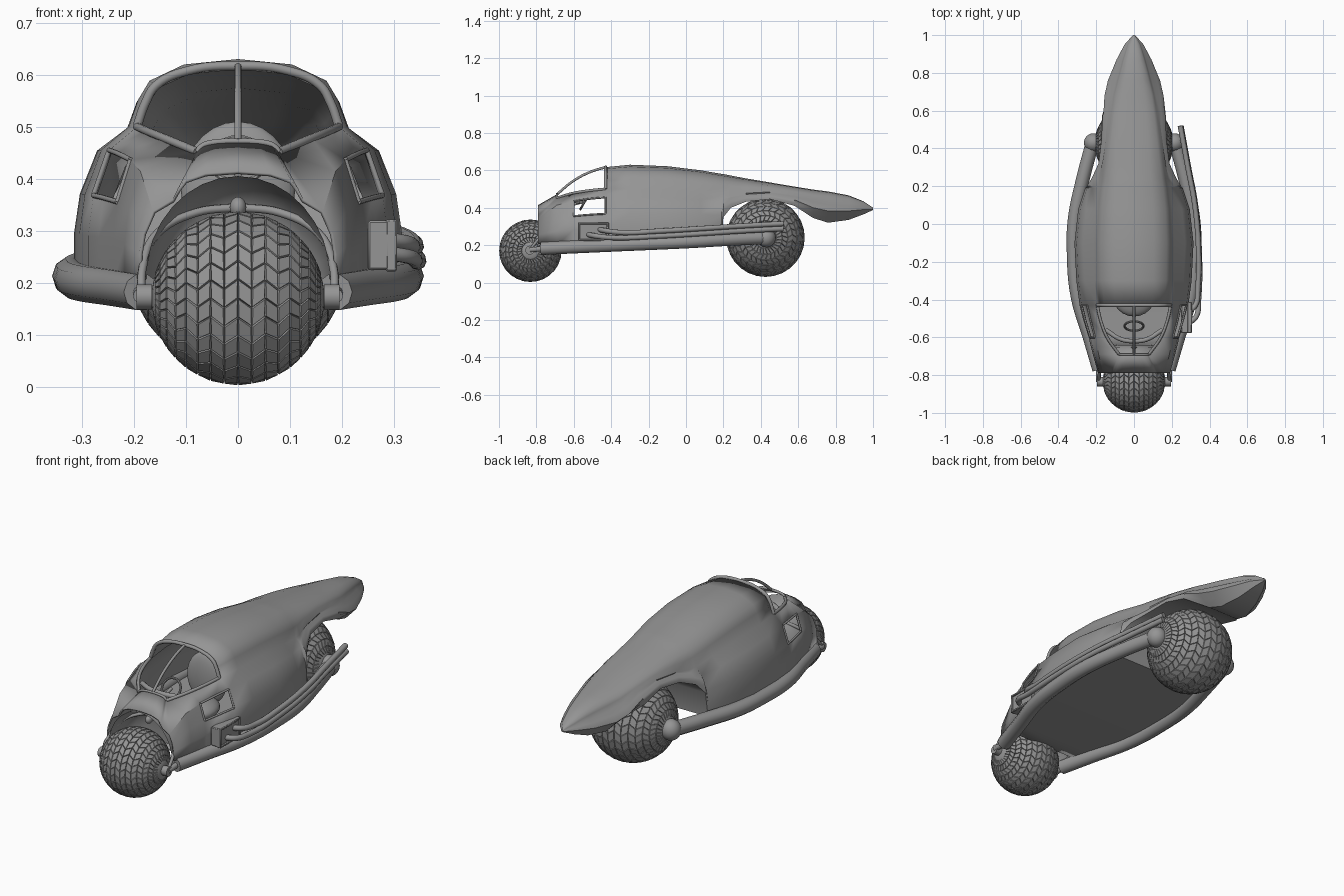
import bpy, bmesh, math
from mathutils import Vector

cube = bpy.data.objects.get("Cube")
if cube:
    bpy.data.objects.remove(cube)

GREY = (0.3, 0.3, 0.3, 1)
grey = bpy.data.materials.new("plain grey")
grey.use_nodes = True
grey.diffuse_color = GREY
grey.node_tree.nodes["Principled BSDF"].inputs["Base Color"].default_value = GREY


def finish(ob, angle=35):
    """Assign the material and smooth the soft edges."""
    ob.data.materials.clear()
    ob.data.materials.append(grey)
    bpy.ops.object.select_all(action='DESELECT')
    ob.select_set(True)
    bpy.context.view_layer.objects.active = ob
    bpy.ops.object.shade_smooth_by_angle(angle=math.radians(angle))
    return ob


def from_bmesh(name, bm, angle=35):
    mesh = bpy.data.meshes.new(name)
    bm.to_mesh(mesh)
    bm.free()
    ob = bpy.data.objects.new(name, mesh)
    bpy.context.collection.objects.link(ob)
    return finish(ob, angle)


def tube(name, points, radius):
    """Round tube along a smooth path, turned into a mesh."""
    cu = bpy.data.curves.new(name, 'CURVE')
    cu.dimensions = '3D'
    cu.bevel_depth = radius
    cu.bevel_resolution = 3
    cu.resolution_u = 6
    cu.use_fill_caps = True
    sp = cu.splines.new('BEZIER')
    sp.bezier_points.add(len(points) - 1)
    for bp, p in zip(sp.bezier_points, points):
        bp.co = p
        bp.handle_left_type = bp.handle_right_type = 'AUTO'
    ob = bpy.data.objects.new(name, cu)
    bpy.context.collection.objects.link(ob)
    bpy.ops.object.select_all(action='DESELECT')
    ob.select_set(True)
    bpy.context.view_layer.objects.active = ob
    bpy.ops.object.convert(target='MESH')
    return finish(bpy.context.object, 50)


def flip(points):
    return [(-x, y, z) for x, y, z in points]


def ball(name, loc, scale):
    bpy.ops.mesh.primitive_uv_sphere_add(segments=24, ring_count=14, location=loc)
    ob = bpy.context.object
    ob.name, ob.scale = name, scale
    return finish(ob)


def box(name, loc, size, bevel=0.004):
    bpy.ops.mesh.primitive_cube_add(size=1, location=loc)
    ob = bpy.context.object
    ob.name, ob.scale = name, size
    bpy.ops.object.transform_apply(location=False, rotation=False)
    mod = ob.modifiers.new("bevel", 'BEVEL')
    mod.width = bevel
    return finish(ob)


# Ball wheels with raised chevron tread tiles
def wheel(name, centre, radius, rings=16, count=28):
    bm = bmesh.new()
    base, rows = radius - 0.004, []
    for i in range(rings + 1):
        a = 0.28 + (math.pi - 0.56) * i / rings
        row = []
        for j in range(count):
            th = math.tau * (j + 0.5 * (i % 2)) / count
            d = Vector((math.cos(a), math.sin(a) * math.cos(th), math.sin(a) * math.sin(th)))
            row.append(bm.verts.new(Vector(centre) + d * base))
        rows.append(row)
    tiles = []
    for lo, hi in zip(rows, rows[1:]):
        for j in range(count):
            n = (j + 1) % count
            tiles.append(bm.faces.new((lo[j], lo[n], hi[n], hi[j])))
    bm.faces.new(rows[0])
    bm.faces.new(rows[-1])
    bmesh.ops.recalc_face_normals(bm, faces=bm.faces[:])
    bmesh.ops.inset_individual(bm, faces=tiles, thickness=0.0018, depth=0.005)
    from_bmesh(name, bm, 30)
    for side, s in (("left", 1), ("right", -1)):
        ball(f"{name}_{side}_cap", (centre[0] + s * radius * 0.9, centre[1], centre[2]),
             (radius * 0.1, radius * 0.32, radius * 0.32))


wheel("front_wheel", (0, -0.832, 0.17), 0.166)
wheel("rear_wheel", (0, 0.425, 0.24), 0.209)

# Body stations: y, pod width, canopy width, bottom, shoulder, top
STATIONS = [
    (-.79, .19, .12, .21, .36, .415), (-.69, .218, .075, .2, .452, .472),
    (-.6, .24, .135, .2, .478, .545), (-.51, .268, .168, .2, .492, .592),
    (-.43, .288, .185, .2, .5, .617), (-.3, .305, .2, .205, .5, .63),
    (-.1, .315, .203, .21, .497, .622), (.08, .295, .195, .218, .48, .6),
    (.19, .258, .182, .225, .463, .581), (.2, .25, .18, .35, .462, .58),
    (.24, .225, .173, .4, .462, .572), (.32, .188, .16, .432, .478, .557),
    (.45, .172, .142, .446, .485, .535), (.58, .168, .125, .41, .468, .513),
    (.68, .162, .11, .345, .444, .497), (.76, .143, .09, .32, .432, .487),
    (.87, .096, .06, .335, .42, .466), (.95, .052, .034, .365, .41, .434),
    (1.0, .006, .004, .388, .394, .4)]


def section(y, w, c, b, s, t):
    """Half outline from the sill up to the roof centre line."""
    keel = 0.55 if y > 0.6 else 1
    h, k = s - b, t - s
    return [(w * keel, y, b), (w * (1 + keel) / 2, y, b + h * .3), (w * .965, y, b + h * .56),
            (w * .86, y, b + h * .85), (c * 1.05, y, s), (c * .96, y, s + k * .4),
            (c * .85, y, s + k * .68), (c * .52, y, s + k * .92), (0, y, t)]


halves = [section(*st) for st in STATIONS]
bm = bmesh.new()
rows = [[bm.verts.new(p) for p in h + flip(h[-2::-1])] for h in halves]
count = len(rows[0])
for i in range(len(rows) - 1):
    y = STATIONS[i][0]
    for k in range(count):
        seg = min(k, count - 2 - k)
        windscreen = -0.7 < y < -0.45 and seg >= 4
        side_window = -0.61 < y < -0.45 and seg == 2
        wheel_gap = k == count - 1 and y < -0.7
        if windscreen or side_window or wheel_gap:
            continue
        n = (k + 1) % count
        bm.faces.new((rows[i][k], rows[i + 1][k], rows[i + 1][n], rows[i][n]))
bm.faces.new(rows[-1][::-1])
body = from_bmesh("body_shell", bm, 40)
solid = body.modifiers.new("thickness", 'SOLIDIFY')
solid.thickness = 0.007
solid.offset = -1

# Window frames follow the edges of the openings
glazed = halves[1:5]
rear = glazed[-1]
tube("windscreen_post", [h[8] for h in glazed], 0.007)
tube("windscreen_rear_arch", rear[4:] + flip(rear[-2:3:-1]), 0.009)
front = glazed[0]
tube("windscreen_base", front[4:] + flip(front[-2:3:-1]), 0.006)
for side, fn in (("left", list), ("right", flip)):
    tube(f"{side}_windscreen_rail", fn([h[4] for h in glazed]), 0.008)
    for edge, k in (("lower", 2), ("upper", 3)):
        tube(f"{side}_window_{edge}_trim", fn([h[k] for h in halves[2:5]]), 0.005)
    for edge, h in (("front", halves[2]), ("rear", halves[4])):
        tube(f"{side}_window_{edge}_trim", fn([h[2], h[3]]), 0.005)

# Wheel housing behind the nose opening
bm = bmesh.new()
rings = []
for y, f in ((-.789, 1), (-.74, .98), (-.69, .9), (-.655, .75), (-.64, .5)):
    rings.append([bm.verts.new((.178 * f * math.cos(math.pi * j / 16), y,
                                .205 + .2 * f * math.sin(math.pi * j / 16))) for j in range(17)])
for lo, hi in zip(rings, rings[1:]):
    for j in range(16):
        bm.faces.new((lo[j], lo[j + 1], hi[j + 1], hi[j]))
bm.faces.new(rings[-1])
from_bmesh("wheel_housing", bm, 50)

# Sill rails, fork arms and hubs
SILL = [(.185, -.77, .182), (.235, -.6, .19), (.3, -.38, .2), (.32, -.15, .21),
        (.315, .02, .218), (.275, .22, .23), (.22, .43, .24)]
ARM = [(.186, -.835, .175), (.183, -.79, .23), (.155, -.72, .295), (.08, -.675, .335), (0, -.66, .345)]
for side, fn, s in (("left", list, 1), ("right", flip, -1)):
    tube(f"{side}_sill_rail", fn(SILL), 0.036)
    ball(f"{side}_rear_hub", (s * .215, .43, .24), (.05, .05, .052))
    tube(f"{side}_fork_arm", fn(ARM), 0.008)
    tube(f"{side}_fork_link", fn([(.188, -.835, .175), (.188, -.75, .182)]), 0.014)
    bpy.ops.mesh.primitive_cylinder_add(vertices=20, radius=.024, depth=.03,
                                        location=(s * .18, -.835, .173), rotation=(0, math.pi / 2, 0))
    bpy.context.object.name = f"{side}_front_hub"
    finish(bpy.context.object)
tube("steering_pivot", [(0, -.65, .345), (0, -.72, .345)], 0.016)
ball("pivot_tip", (0, -.72, .345), (.016, .02, .02))

# Exhaust on the left side only
box("exhaust_plate", (.275, -.495, .272), (.05, .165, .095))
for name, z, h in (("top", .316, .012), ("bottom", .228, .012)):
    box(f"exhaust_{name}_rim", (.295, -.495, z), (.022, .165, h), .003)
for name, y in (("front", -.572), ("rear", -.418)):
    box(f"exhaust_{name}_rim", (.295, y, .272), (.022, .012, .095), .003)
for name, y0, z0, dx in (("upper", -.47, .285, 0), ("lower", -.53, .258, .004)):
    tube(f"{name}_exhaust_pipe",
         [(.28, y0, z0), (.325 + dx, y0 + .04, z0 - .008), (.338 + dx, y0 + .13, z0 - .018),
          (.342 + dx, -.15, z0 - .01), (.322 + dx, .1, z0 + .005), (.285 + dx, .3, z0 + .018),
          (.245 + dx, .52, z0 + .03)], 0.014)

# Cockpit
ball("seat_base", (0, -.36, .27), (.12, .13, .05))
ball("seat_back", (0, -.25, .38), (.11, .035, .13))
tube("dashboard", [(-.15, -.56, .43), (-.07, -.61, .44), (0, -.62, .44), (.07, -.61, .44), (.15, -.56, .43)], .012)
tube("steering_column", [(0, -.63, .41), (0, -.54, .435)], .008)
bpy.ops.mesh.primitive_torus_add(major_radius=.05, minor_radius=.006, major_segments=28, minor_segments=8,
                                 location=(0, -.54, .435), rotation=(math.radians(60), 0, 0))
bpy.context.object.name = "steering_wheel"
finish(bpy.context.object)
